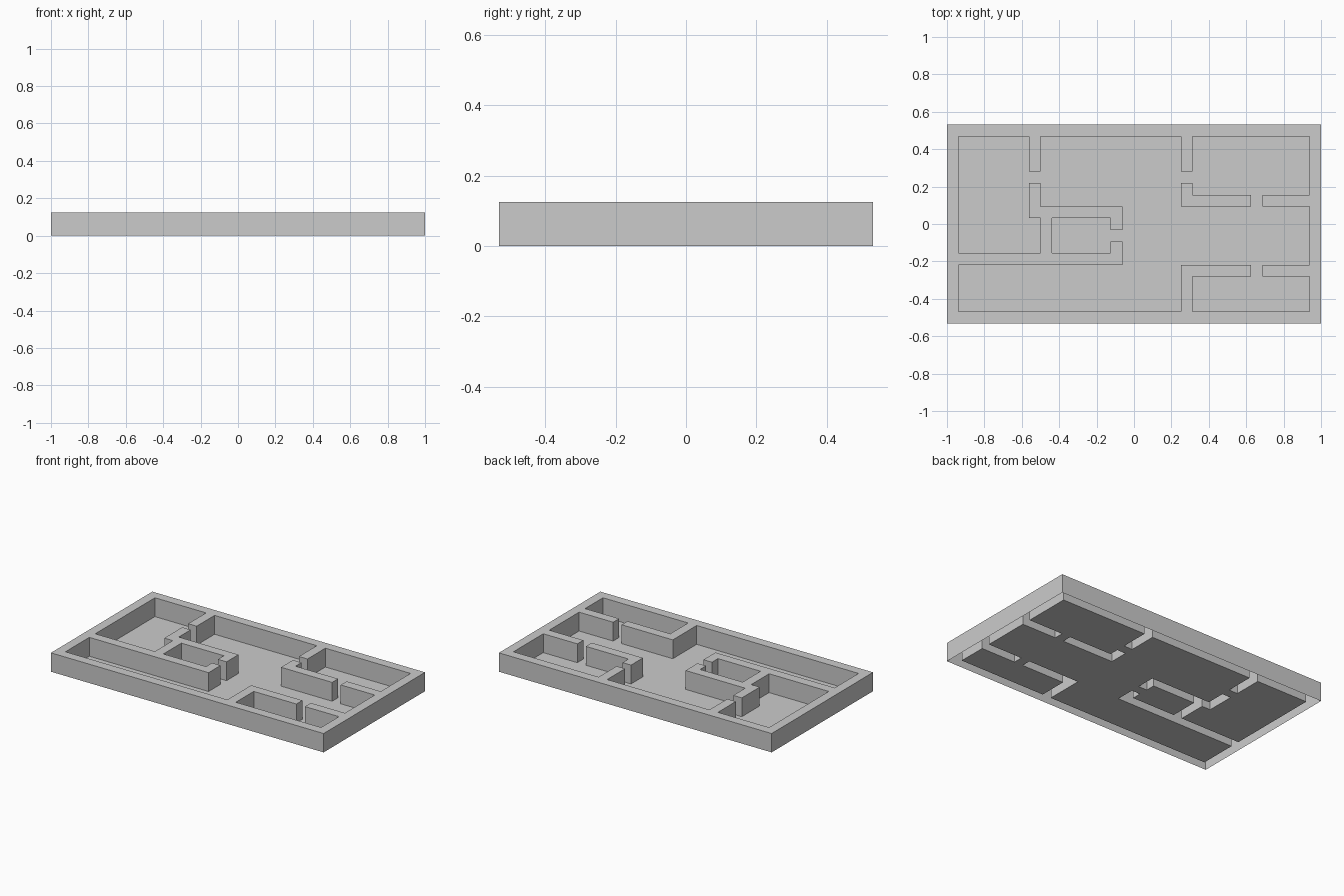
import bpy, bmesh
from math import radians

if "Cube" in bpy.data.objects:
    bpy.data.objects.remove(bpy.data.objects["Cube"])

U = 1 / 16            # wall thickness = one plan cell
NX, NY = 32, 17       # plan size in cells
H = 0.125             # wall height

# Wall runs on the plan, in cells: x0, y0, x1, y1
WALLS = [
    # outer ring
    (0, 0, 32, 1), (0, 16, 32, 17), (0, 0, 1, 17), (31, 0, 32, 17),
    # left rooms and closet
    (7, 13, 8, 16), (7, 9, 8, 12), (7, 9, 15, 10), (8, 6, 9, 10),
    (1, 5, 15, 6), (14, 8, 15, 9), (14, 6, 15, 7),
    # back right room
    (20, 13, 21, 16), (20, 10, 21, 12), (20, 10, 26, 11), (27, 10, 31, 11),
    # front right room
    (20, 1, 21, 5), (20, 4, 26, 5), (27, 4, 31, 5),
]
wall_cells = {(x, y) for x0, y0, x1, y1 in WALLS
              for x in range(x0, x1) for y in range(y0, y1)}
floor_cells = {(x, y) for x in range(NX) for y in range(NY)} - wall_cells


def build(name, cells, z, sides):
    """Flat surface over the cells at height z, with skirts down to z = 0."""
    bm = bmesh.new()

    def face(*pts):
        bm.faces.new([bm.verts.new((px * U - 1, (py - NY / 2) * U, pz))
                      for px, py, pz in pts])

    for x, y in sorted(cells):
        ring = [(x, y), (x + 1, y), (x + 1, y + 1), (x, y + 1)]
        face(*[(a, b, z) for a, b in ring])
        if not sides:
            continue
        for i, (dx, dy) in enumerate([(0, -1), (1, 0), (0, 1), (-1, 0)]):
            if (x + dx, y + dy) not in cells:
                a, b = ring[i], ring[(i + 1) % 4]
                face((*a, 0), (*b, 0), (*b, z), (*a, z))
    # merge the cells into large flat faces
    bmesh.ops.remove_doubles(bm, verts=bm.verts[:], dist=1e-4)
    bmesh.ops.dissolve_limit(bm, angle_limit=radians(1),
                             verts=bm.verts[:], edges=bm.edges[:])
    mesh = bpy.data.meshes.new(name)
    bm.to_mesh(mesh)
    bm.free()
    obj = bpy.data.objects.new(name, mesh)
    bpy.context.collection.objects.link(obj)


# Hollow walls, open underneath, and the room floor between them
build("walls", wall_cells, H, True)
build("floor", floor_cells, 0.0, False)
